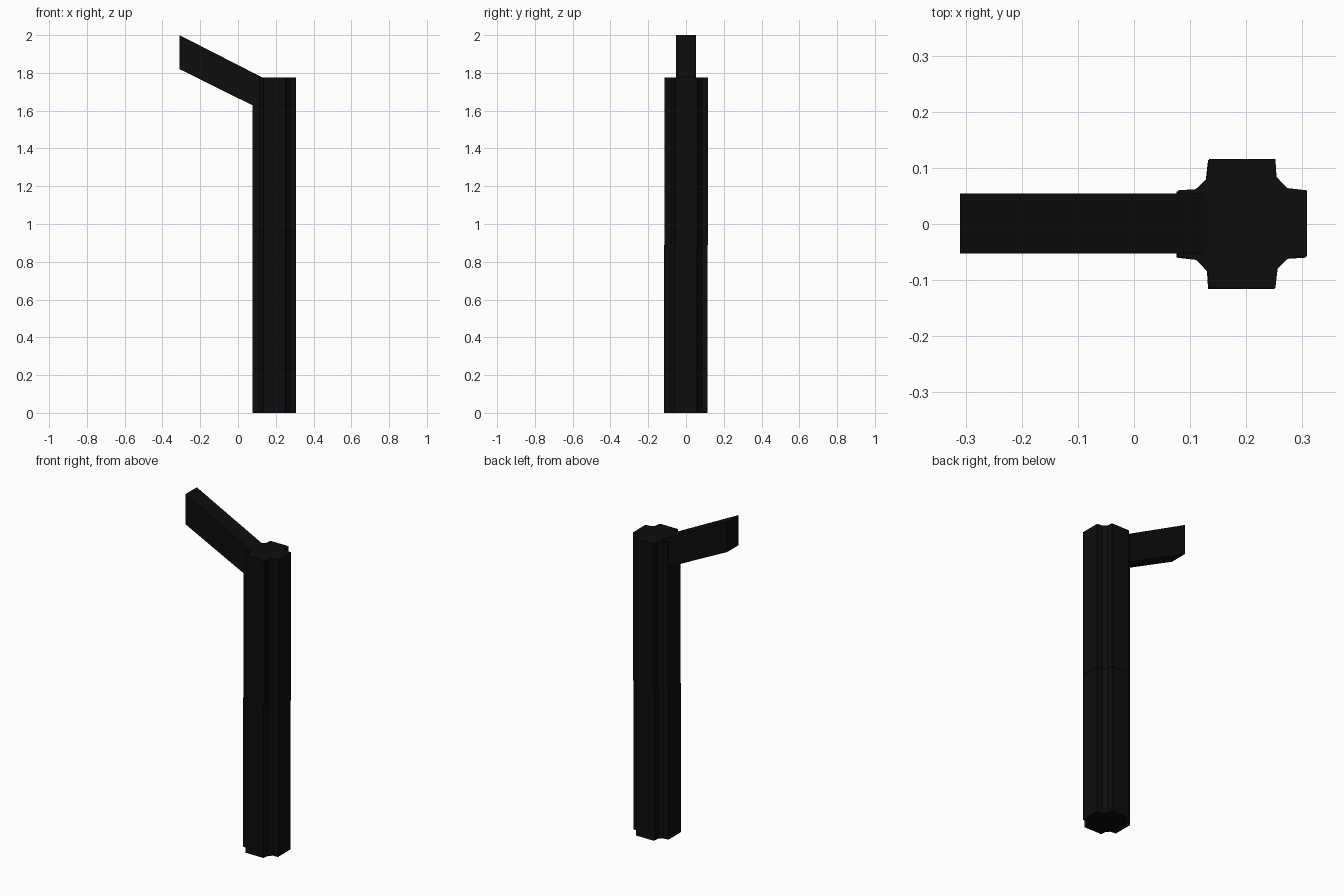
import bpy, bmesh
from mathutils import Vector

if "Cube" in bpy.data.objects:
    bpy.data.objects.remove(bpy.data.objects["Cube"])

black = bpy.data.materials.new("black_paint")
black.diffuse_color = (0.004, 0.004, 0.004, 1)
black.use_nodes = True
black.node_tree.nodes["Principled BSDF"].inputs["Base Color"].default_value = black.diffuse_color


def prism(name, points, direction):
    """Extrude a closed flat outline along a direction into a solid."""
    bm = bmesh.new()
    face = bm.faces.new([bm.verts.new(p) for p in points])
    out = bmesh.ops.extrude_face_region(bm, geom=[face], use_keep_orig=True)
    moved = [g for g in out["geom"] if isinstance(g, bmesh.types.BMVert)]
    bmesh.ops.translate(bm, verts=moved, vec=Vector(direction))
    bmesh.ops.recalc_face_normals(bm, faces=bm.faces)
    mesh = bpy.data.meshes.new(name)
    bm.to_mesh(mesh)
    bm.free()
    mesh.materials.append(black)
    obj = bpy.data.objects.new(name, mesh)
    bpy.context.collection.objects.link(obj)
    return obj


# Cross-shaped post outline: one quarter turned four times about the post axis
CX = 0.192
quarter = [(0.115, -0.059), (0.115, 0.059), (0.08, 0.063), (0.061, 0.083)]
outline = []
for turn in range(4):
    for x, y in quarter:
        for _ in range(turn):
            x, y = -y, x
        outline.append((CX + x, y))

# Post made of two stacked lengths, with a faint step at the joint
JOINT, TOP = 0.89, 1.775
prism("post_lower", [(x - 0.001, y - 0.001, 0) for x, y in outline], (0, 0, JOINT))
prism("post_upper", [(x + 0.001, y + 0.001, JOINT) for x, y in outline], (0, 0, TOP - JOINT))

# Slanted arm rising to the left, plumb cut at its free end
arm = [(-0.31, 1.82), (0.15, 1.592), (0.15, 1.765), (-0.31, 2.0)]
prism("arm", [(x, -0.053, z) for x, z in arm], (0, 0.107, 0))
